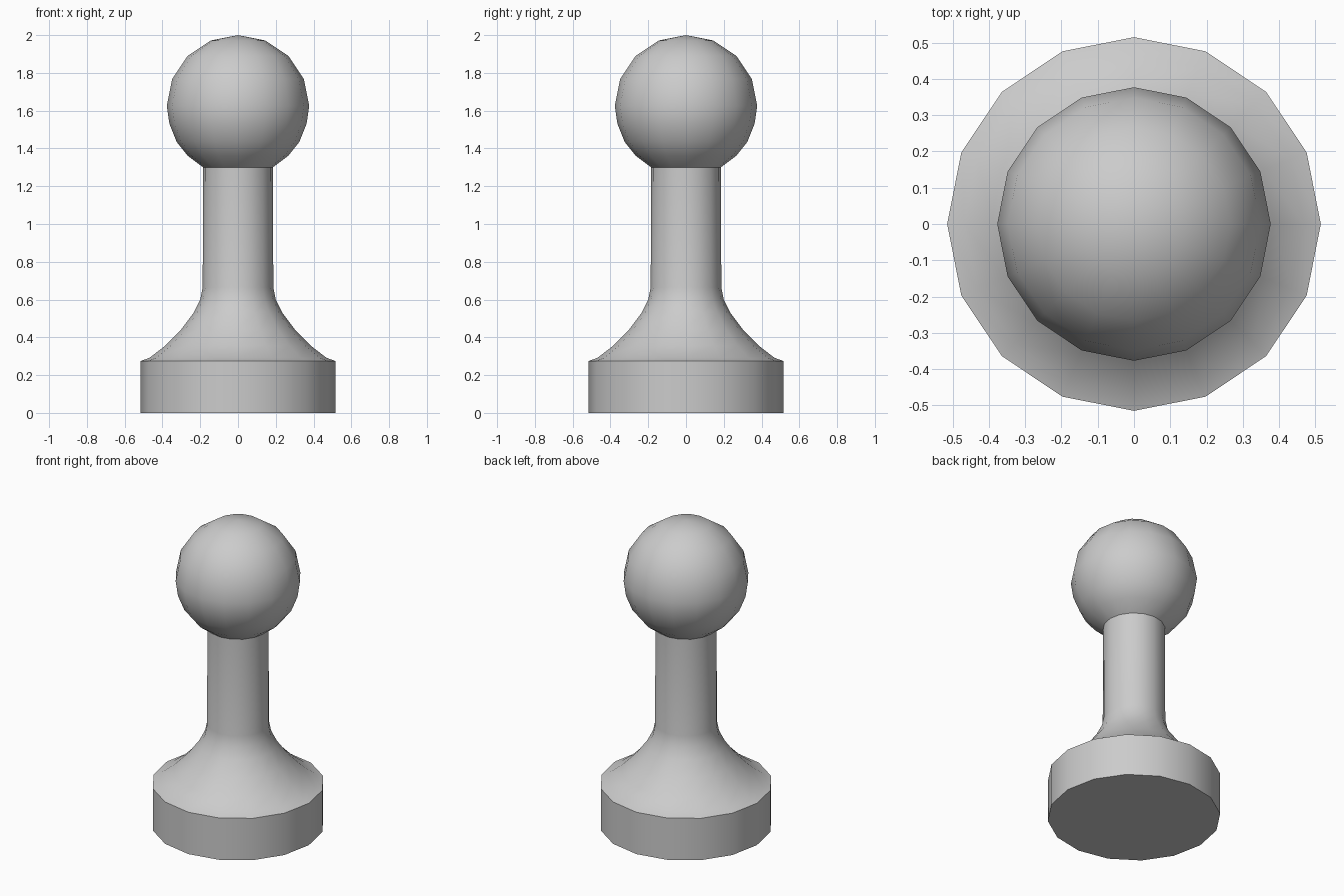
import bpy
import bmesh
import math

SIDES = 16

cube = bpy.data.objects.get("Cube")
if cube:
    bpy.data.objects.remove(cube, do_unlink=True)

# One plain grey for the whole piece
grey = bpy.data.materials.new("plain grey")
grey.use_nodes = True
colour = (0.6, 0.6, 0.6, 1)
grey.diffuse_color = colour
grey.node_tree.nodes["Principled BSDF"].inputs["Base Color"].default_value = colour

# Radius and height, from the bottom of the foot to the top of the head
foot = [(0.515, 0), (0.515, 0.275)]
flare = [(0.468, 0.292), (0.386, 0.355), (0.302, 0.44), (0.235, 0.53), (0.2, 0.6)]
neck = [(0.187, 0.665), (0.185, 1.3)]
head_low = [(0.265, 1.36), (0.325, 1.435), (0.363, 1.53)]
head_high = [(0.377 * math.cos(a), 1.625 + 0.375 * math.sin(a))
             for a in (math.radians(22.5 * i) for i in range(4))]
profile = foot + flare + neck + head_low + head_high

# Turn the profile into rings, then close both ends
bm = bmesh.new()
rings = []
for r, z in profile:
    angles = [math.tau * i / SIDES for i in range(SIDES)]
    rings.append([bm.verts.new((r * math.cos(a), r * math.sin(a), z)) for a in angles])
for low, high in zip(rings, rings[1:]):
    for i in range(SIDES):
        j = (i + 1) % SIDES
        bm.faces.new((low[i], low[j], high[j], high[i]))
bm.faces.new(reversed(rings[0]))
tip = bm.verts.new((0, 0, 2))
for i in range(SIDES):
    bm.faces.new((rings[-1][i], rings[-1][(i + 1) % SIDES], tip))

mesh = bpy.data.meshes.new("pawn")
bm.to_mesh(mesh)
bm.free()
mesh.materials.append(grey)
pawn = bpy.data.objects.new("pawn", mesh)
bpy.context.collection.objects.link(pawn)

# Smooth sides with sharp rims
bpy.ops.object.select_all(action="DESELECT")
pawn.select_set(True)
bpy.context.view_layer.objects.active = pawn
bpy.ops.object.shade_smooth_by_angle(angle=math.radians(40))
